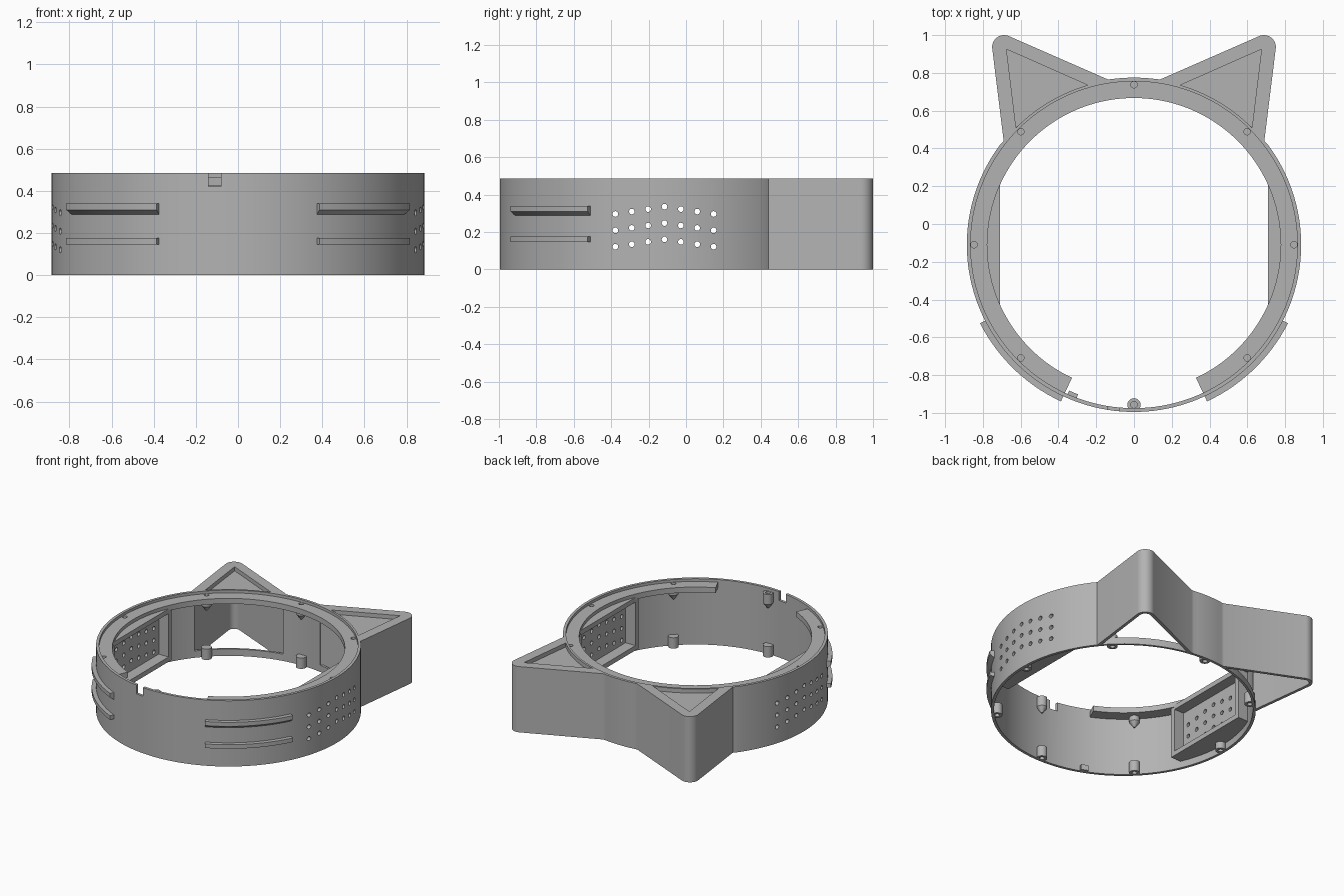
import bpy, bmesh, math
from mathutils import Matrix, Vector

cube = bpy.data.objects.get("Cube")
if cube:
    bpy.data.objects.remove(cube, do_unlink=True)

CY = -0.11           # ring centre on y
R, RI = 0.885, 0.865  # outer and inner wall radius
H = 0.485            # height

grey = bpy.data.materials.new("plain grey")
grey.use_nodes = True
grey.diffuse_color = (0.45, 0.45, 0.45, 1)
grey.node_tree.nodes["Principled BSDF"].inputs["Base Color"].default_value = (0.45, 0.45, 0.45, 1)


def finish(bm, name):
    bmesh.ops.recalc_face_normals(bm, faces=bm.faces)
    mesh = bpy.data.meshes.new(name)
    bm.to_mesh(mesh)
    bm.free()
    mesh.materials.append(grey)
    ob = bpy.data.objects.new(name, mesh)
    bpy.context.collection.objects.link(ob)
    return ob


def arc(cx, cy, r, a0, a1, n):
    angles = [math.radians(a0 + (a1 - a0) * i / n) for i in range(n + 1)]
    return [(cx + r * math.cos(a), cy + r * math.sin(a)) for a in angles]


def prism(name, pts, z0, z1):
    bm = bmesh.new()
    face = bm.faces.new([bm.verts.new((x, y, z0)) for x, y in pts])
    top = bmesh.ops.extrude_face_region(bm, geom=[face])["geom"]
    for v in top:
        if isinstance(v, bmesh.types.BMVert):
            v.co.z = z1
    return finish(bm, name)


def box(name, x0, x1, y0, y1, z0, z1):
    return prism(name, [(x0, y0), (x1, y0), (x1, y1), (x0, y1)], z0, z1)


def sweep(name, profile, a0, a1):
    """Sweep a closed (radius, z) profile round the ring centre."""
    bm = bmesh.new()
    n = max(2, int(abs(a1 - a0) / 2.5))
    rows = []
    for i in range(n + 1):
        a = math.radians(a0 + (a1 - a0) * i / n)
        rows.append([bm.verts.new((r * math.cos(a), CY + r * math.sin(a), z)) for r, z in profile])
    k = len(profile)
    for p, q in zip(rows, rows[1:]):
        for j in range(k):
            bm.faces.new((p[j], p[(j + 1) % k], q[(j + 1) % k], q[j]))
    bm.faces.new(rows[0])
    bm.faces.new(rows[-1])
    return finish(bm, name)


def band(name, r0, r1, z0, z1, a0, a1):
    return sweep(name, [(r0, z0), (r1, z0), (r1, z1), (r0, z1)], a0, a1)


def cylinder(bm, centre, r0, r1, depth, axis="Z"):
    rot = Matrix.Rotation(math.pi / 2, 4, "Y") if axis == "X" else Matrix()
    bmesh.ops.create_cone(bm, cap_ends=True, segments=20, radius1=r0, radius2=r1,
                          depth=depth, matrix=Matrix.Translation(Vector(centre)) @ rot)


def cut(ob, *cutters):
    for c in cutters:
        c.hide_render = True
        mod = ob.modifiers.new("cut", "BOOLEAN")
        mod.operation = "DIFFERENCE"
        mod.solver = "EXACT"
        mod.object = c
        bpy.context.view_layer.objects.active = ob
        bpy.ops.object.modifier_apply(modifier=mod.name)


def flip(pts):
    return [(-x, y) for x, y in reversed(pts)]


cutters = []

# Shell outline: ring with two pointed, round-tipped ears
ear = [(0.69, 0.44)] + arc(0.688, 0.937, 0.063, -7, 112, 14) + [(0.14, 0.766)]
outline = ear + arc(0, CY, R, 82, 98, 8) + flip(ear) + arc(0, CY, R, 143, 397, 110)
shell = prism("ring_shell", outline, 0, H)

bore = prism("bore_cutter", arc(0, CY, RI, 0, 357.5, 143), -0.1, 0.6)
hollow = [(0.60, 0.42), (0.668, 0.443)] + arc(0.688, 0.937, 0.041, -7, 112, 10) + [(0.15, 0.748), (0.16, 0.70)]
recess = [(0.675, 0.925)] + arc(0, CY, 0.88, 73.8, 44.8, 14)
notch = box("notch_cutter", -0.14, -0.08, -1.1, -0.9, 0.42, 0.6)
cutters += [bore, notch]
for side, f in (("left", list), ("right", flip)):
    cutters.append(prism(side + "_ear_hollow_cutter", f(hollow), -0.1, 0.42))
    cutters.append(prism(side + "_ear_recess_cutter", f(recess), 0.455, 0.6))

# Speaker holes run straight across both sides
bm = bmesh.new()
for col in range(-3, 4):
    for row in range(3):
        z = 0.335 - 0.0875 * row - 0.013 * abs(col)
        cylinder(bm, (0, -0.115 + 0.0875 * col, z), 0.015, 0.015, 2.2, "X")
holes = finish(bm, "speaker_hole_cutter")
cutters.append(holes)
cut(shell, *cutters)
parts = [shell]

# Screw holes, above and below
spots = [(0.847 * math.cos(math.radians(a)), CY + 0.847 * math.sin(math.radians(a))) for a in range(0, 360, 45)]
bm = bmesh.new()
for x, y in spots:
    cylinder(bm, (x, y, 0.50), 0.017, 0.017, 0.16)
    cylinder(bm, (x, y, -0.02), 0.017, 0.017, 0.16)
screws = finish(bm, "screw_hole_cutter")
cutters.append(screws)

# Top flange, open at the front
flange = band("top_flange", 0.777, 0.87, 0.425, 0.465, -65, 245)
cut(flange, screws)
parts.append(flange)

# Screw bosses: cone-ended ones at the top, plain ones at the bottom
bm = bmesh.new()
for x, y in spots:
    cylinder(bm, (x, y, 0.427), 0.035, 0.035, 0.074)
upper = finish(bm, "upper_bosses")
cut(upper, screws)
bm = bmesh.new()
for x, y in spots:
    cylinder(bm, (x, y, 0.37), 0.006, 0.035, 0.04)
tips = finish(bm, "boss_tips")
bm = bmesh.new()
for x, y in spots:
    cylinder(bm, (x, y, 0.04), 0.035, 0.035, 0.08)
lower = finish(bm, "lower_bosses")
cut(lower, screws)
parts += [upper, tips, lower]

# Low sills across the ear openings
for side, a0 in (("left", 38), ("right", 99)):
    parts.append(band(side + "_ear_sill", RI, R - 0.003, 0, 0.05, a0, a0 + 43))

# Curved rails on the outside; the upper one has a sloped underside
for side, a0 in (("left", -65), ("right", 207)):
    parts.append(sweep(side + "_upper_rail", [(0.88, 0.283), (0.915, 0.31), (0.915, 0.34), (0.88, 0.34)], a0, a0 + 38))
    parts.append(band(side + "_lower_rail", 0.88, 0.915, 0.145, 0.175, a0, a0 + 38))

# Flat speaker mounts inside each side
half = math.degrees(math.asin(0.35 / 0.872))
mount = [(0.71, CY + 0.35), (0.71, CY - 0.35)] + arc(0, CY, 0.872, -half, half, 18)
for side, f, s in (("left", list, 1), ("right", flip, -1)):
    block = prism(side + "_speaker_mount", f(mount), 0.05, 0.44)
    x0, x1 = sorted((s * 0.6, s * 0.79))
    pocket = box(side + "_pocket_cutter", x0, x1, CY - 0.315, CY + 0.315, 0.085, 0.405)
    cut(block, pocket, holes)
    cutters.append(pocket)
    parts.append(block)

# Small locating tab by the front gap
parts.append(band("locating_tab", 0.845, 0.868, 0, 0.04, 246, 249.5))

for c in cutters:
    bpy.data.objects.remove(c, do_unlink=True)
for ob in parts:
    bpy.ops.object.select_all(action="DESELECT")
    ob.select_set(True)
    bpy.context.view_layer.objects.active = ob
    bpy.ops.object.shade_smooth_by_angle(angle=math.radians(30))
